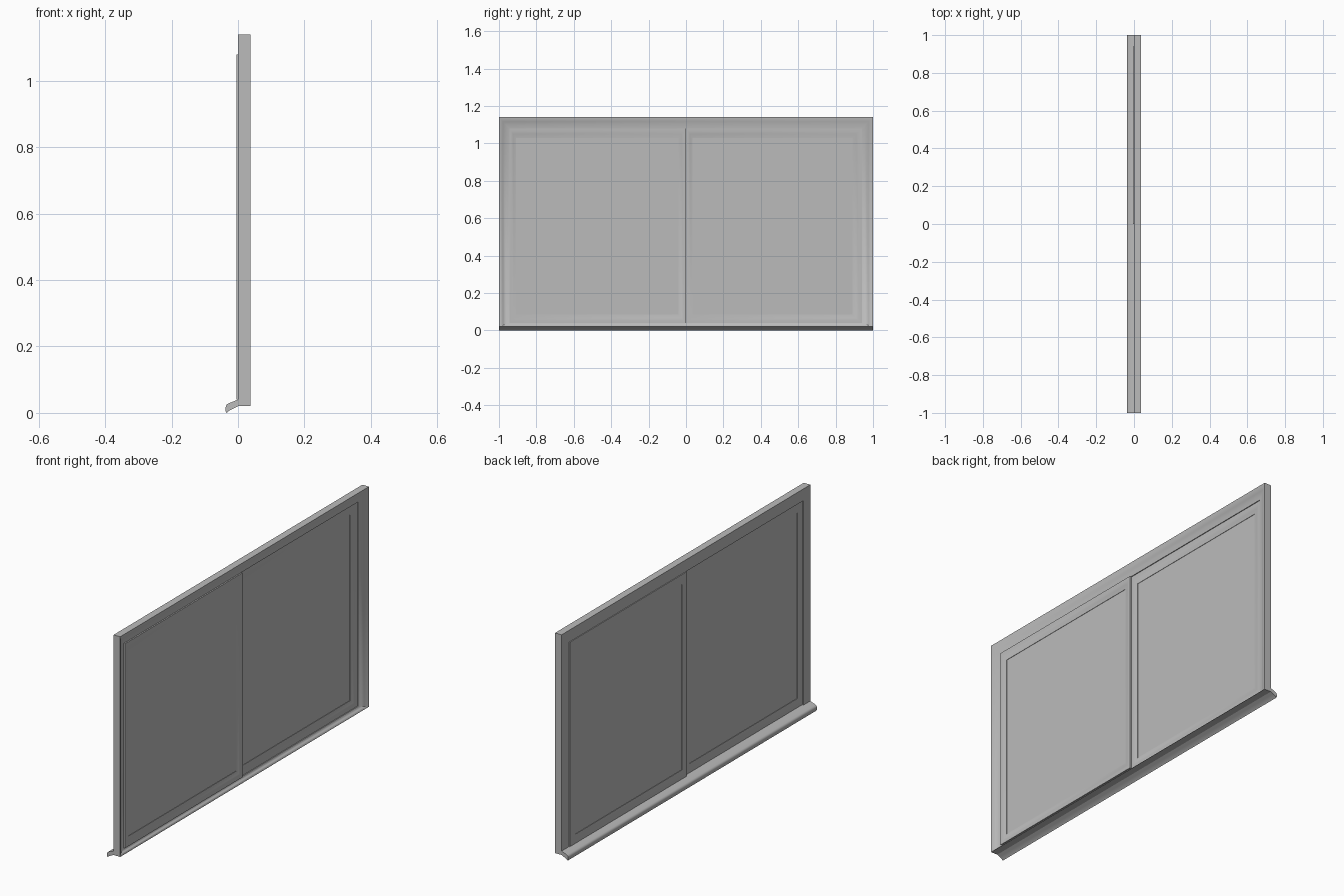
import bpy, bmesh, math

cube = bpy.data.objects.get("Cube")
if cube:
    bpy.data.objects.remove(cube, do_unlink=True)

GREY = (0.5, 0.5, 0.5, 1)
mat = bpy.data.materials.new("plain_grey")
mat.use_nodes = True
mat.diffuse_color = GREY
mat.node_tree.nodes["Principled BSDF"].inputs["Base Color"].default_value = GREY


def finish(name, bm):
    bmesh.ops.recalc_face_normals(bm, faces=bm.faces)
    mesh = bpy.data.meshes.new(name)
    bm.to_mesh(mesh)
    bm.free()
    obj = bpy.data.objects.new(name, mesh)
    bpy.context.collection.objects.link(obj)
    mesh.materials.append(mat)
    bpy.ops.object.select_all(action="DESELECT")
    obj.select_set(True)
    bpy.context.view_layer.objects.active = obj
    bpy.ops.object.shade_smooth_by_angle(angle=math.radians(40))
    return obj


def mitred_ring(name, outer, inner, profile):
    """Sweep a closed (fraction inward, x) profile between two y-z rectangles."""
    bm = bmesh.new()
    loops = []
    for t, x in profile:
        y0, y1, z0, z1 = [a + (b - a) * t for a, b in zip(outer, inner)]
        loops.append([bm.verts.new((x, y, z))
                      for y, z in ((y0, z0), (y1, z0), (y1, z1), (y0, z1))])
    for i, a in enumerate(loops):
        b = loops[(i + 1) % len(loops)]
        for k in range(4):
            m = (k + 1) % 4
            bm.faces.new((a[k], a[m], b[m], b[k]))
    return finish(name, bm)


def extrude_y(name, profile, y0, y1):
    """Extrude a closed x-z profile along y."""
    bm = bmesh.new()
    face = bm.faces.new([bm.verts.new((x, y0, z)) for x, z in profile])
    ext = bmesh.ops.extrude_face_region(bm, geom=[face])
    for v in ext["geom"]:
        if isinstance(v, bmesh.types.BMVert):
            v.co.y = y1
    return finish(name, bm)


# Outer frame: flat on the sill side, splayed on the other
mitred_ring("outer_frame", (-1, 1, 0.02, 1.14), (-0.945, 0.94, 0.04, 1.08),
            [(0, 0), (0, 0.037), (0.12, 0.036), (0.4, 0.027),
             (0.7, 0.021), (1, 0.018), (1, 0)])

# Two sliding sashes on offset tracks, each with its pane
sashes = [("near", (-0.945, 0, 0.04, 1.08), (-0.91, -0.04, 0.085, 1.03), 0.007),
          ("far", (0, 0.94, 0.04, 1.08), (0.035, 0.89, 0.085, 1.03), -0.004)]
for side, outer, inner, x in sashes:
    mitred_ring(side + "_sash", outer, inner,
                [(0, x), (0, x + 0.018), (0.3, x + 0.018), (0.6, x + 0.014),
                 (1, x + 0.011), (1, x + 0.002), (0.7, x)])
    y0, y1, z0, z1 = inner
    extrude_y(side + "_pane", [(x + 0.004, z0), (x + 0.009, z0),
                               (x + 0.009, z1), (x + 0.004, z1)], y0, y1)

# Sloping sill with a rounded drip nose
extrude_y("sill", [(0, 0.04), (-0.015, 0.034), (-0.03, 0.028), (-0.035, 0.024),
                   (-0.037, 0.018), (-0.037, 0.004), (-0.034, 0),
                   (-0.028, 0.006), (-0.014, 0.013), (0, 0.02)], -1, 1)
